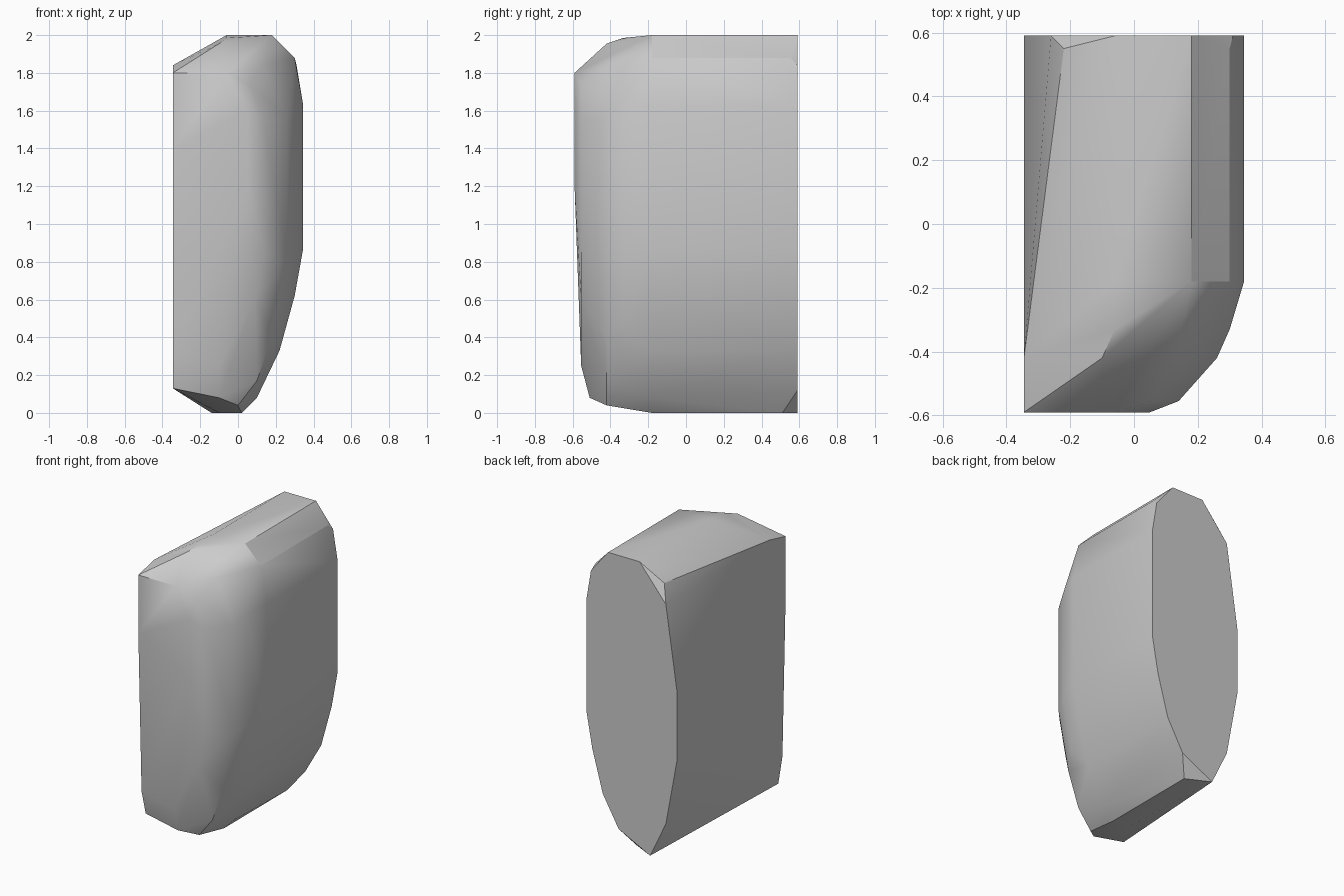
import bpy
import bmesh
import math

# Remove the default cube
default_cube = bpy.data.objects.get("Cube")
if default_cube:
    bpy.data.objects.remove(default_cube, do_unlink=True)


def make_material(name, color):
    material = bpy.data.materials.new(name)
    material.use_nodes = True
    material.diffuse_color = color
    shader = material.node_tree.nodes["Principled BSDF"]
    shader.inputs["Base Color"].default_value = color
    shader.inputs["Roughness"].default_value = 0.8
    return material


def hull_from_sections(name, sections, material):
    """Wrap a tight skin around cross-sections given as depth and (x, z) points."""
    bm = bmesh.new()
    for depth, outline in sections:
        for x, z in outline:
            bm.verts.new((x, depth, z))
    result = bmesh.ops.convex_hull(bm, input=bm.verts[:])
    unused = set(result["geom_interior"]) | set(result["geom_unused"])
    loose = [item for item in unused if isinstance(item, bmesh.types.BMVert)]
    bmesh.ops.delete(bm, geom=loose, context="VERTS")
    # Merge coplanar triangles into clean flat faces
    bmesh.ops.dissolve_limit(bm, angle_limit=math.radians(1),
                             verts=bm.verts[:], edges=bm.edges[:])
    bmesh.ops.recalc_face_normals(bm, faces=bm.faces[:])
    mesh = bpy.data.meshes.new(name)
    bm.to_mesh(mesh)
    bm.free()
    mesh.materials.append(material)
    obj = bpy.data.objects.new(name, mesh)
    bpy.context.collection.objects.link(obj)
    return obj


# Flat back end
back_outline = [(.18, 2), (-.06, 2), (-.26, 1.76), (-.345, 1.18), (-.345, .71),
                (-.26, .25), (-.14, 0), (.1, .12), (.22, .33), (.3, .62),
                (.345, .87), (.345, 1.63), (.31, 1.84)]

# Small clipped corners just ahead of the back end
back_corners = [(-.22, 1.88), (.3, 1.88)]
keel_end = [(.02, 0)]

# Full section where the side walls begin to round
shoulder = [(.18, 2), (-.06, 2), (.3, 1.88), (.345, 1.63), (.345, .87),
            (.3, .62), (.22, .33), (.1, .08), (.02, 0), (-.1, 0)]

# Rounded front end, shrinking toward the flat face
front_bend = [(.3, 1.6), (.3, .85), (.24, .5), (.16, 1.88), (-.06, 1.985)]
front_round = [(.26, 1.55), (.26, .8), (.18, .4), (.1, .17), (0, .04),
               (.13, 1.84), (-.1, 1.955), (-.345, 1.84)]
front_chin = [(-.1, .08), (-.345, .13)]
front_rim = [(.14, 1.55), (.14, .85), (.09, .6), (-.345, .3), (-.1, .25), (.06, 1.74)]
front_face = [(-.345, 1.8), (-.06, 1.8), (.05, 1.6), (.05, 1.2), (-.345, 1.4)]

stone_grey = make_material("stone grey", (0.6, 0.6, 0.6, 1))
block = hull_from_sections("rounded_block", [
    (.59, back_outline), (.55, back_corners), (.51, keel_end), (-.18, shoulder),
    (-.33, front_bend), (-.42, front_round), (-.51, front_chin),
    (-.555, front_rim), (-.59, front_face)], stone_grey)

# Soft shading with crisp creases
bpy.ops.object.select_all(action="DESELECT")
block.select_set(True)
bpy.context.view_layer.objects.active = block
bpy.ops.object.shade_smooth_by_angle(angle=math.radians(30))
